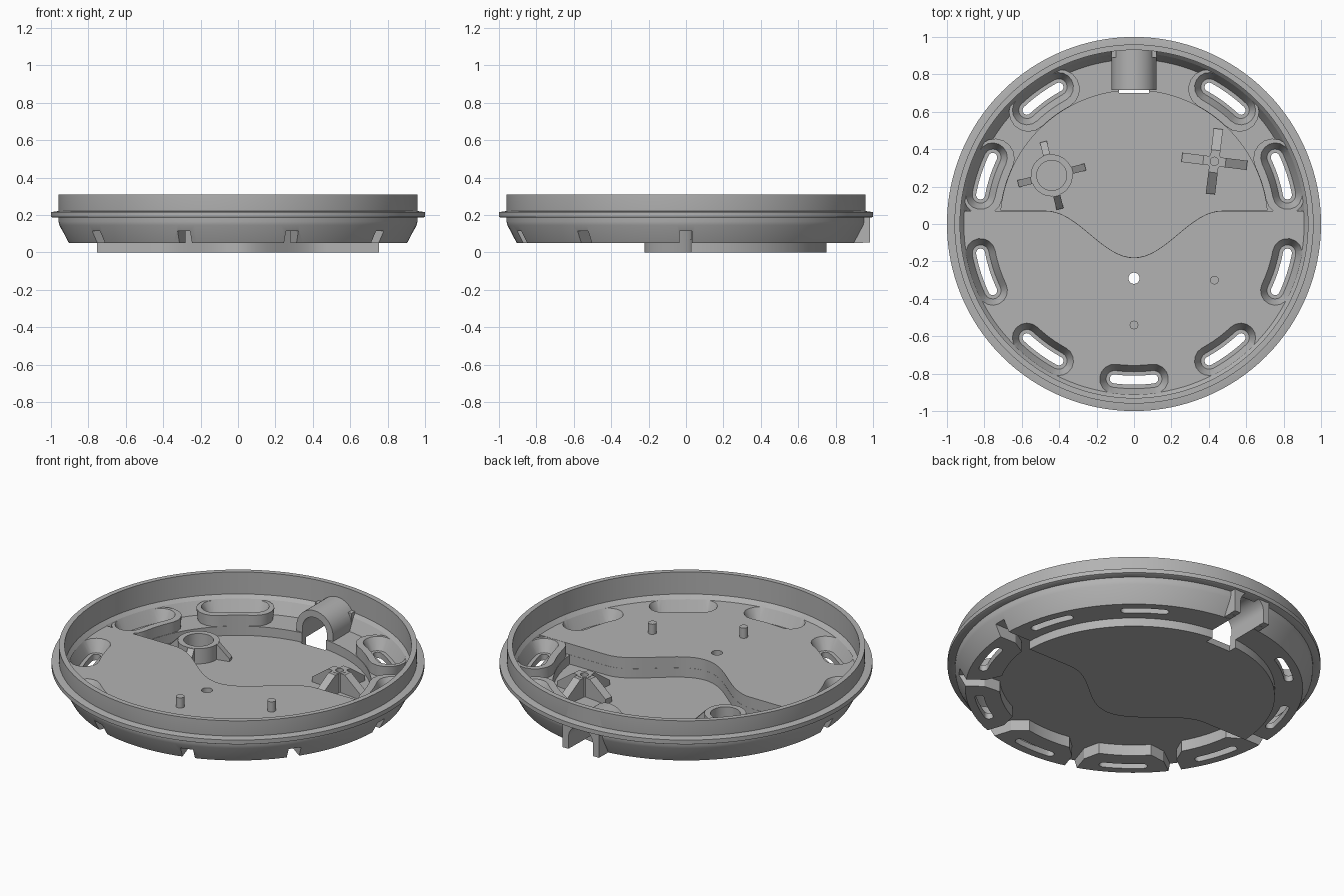
import bpy, bmesh
from math import sin, cos, pi, asin, radians
from mathutils import Matrix, Vector

old = bpy.data.objects.get("Cube")
if old:
    bpy.data.objects.remove(old, do_unlink=True)

grey = bpy.data.materials.new("plain grey")
grey.use_nodes = True
grey.diffuse_color = (0.45, 0.45, 0.45, 1)
grey.node_tree.nodes["Principled BSDF"].inputs["Base Color"].default_value = grey.diffuse_color


def make(name, bm):
    bmesh.ops.recalc_face_normals(bm, faces=bm.faces)
    me = bpy.data.meshes.new(name)
    bm.to_mesh(me)
    bm.free()
    ob = bpy.data.objects.new(name, me)
    me.materials.append(grey)
    bpy.context.collection.objects.link(ob)
    return ob


def loft(name, solids):
    """Each solid is a list of (outline, z) rings, joined and capped."""
    bm = bmesh.new()
    for rings in solids:
        loops = [[bm.verts.new((x, y, z)) for x, y in pts] for pts, z in rings]
        for lo, hi in zip(loops, loops[1:]):
            for i in range(len(lo)):
                bm.faces.new((lo[i - 1], lo[i], hi[i], hi[i - 1]))
        bm.faces.new(loops[0])
        bm.faces.new(loops[-1])
    return make(name, bm)


def prism(name, outlines, z0, z1):
    return loft(name, [[(o, z0), (o, z1)] for o in outlines])


def circle(r, n=128, cx=0, cy=0):
    return [(cx + r * cos(2 * pi * i / n), cy + r * sin(2 * pi * i / n)) for i in range(n)]


def disc_stack(name, profile, n=128, cx=0, cy=0):
    return loft(name, [[(circle(r, n, cx, cy), z) for r, z in profile]])


def boolean(target, tool, op):
    mod = target.modifiers.new(op, "BOOLEAN")
    mod.operation, mod.solver, mod.object = op, "EXACT", tool
    bpy.context.view_layer.objects.active = target
    bpy.ops.object.modifier_apply(modifier=mod.name)
    bpy.data.objects.remove(tool, do_unlink=True)


def smooth(ob):
    bpy.ops.object.select_all(action="DESELECT")
    ob.select_set(True)
    bpy.context.view_layer.objects.active = ob
    bpy.ops.object.shade_smooth_by_angle(angle=radians(28))


def half_region(r, shift, back=True):
    """Part of a disc behind or in front of the wavy dividing line."""
    a = asin((0.07 + shift) / r)
    start, end = (a, pi - a) if back else (pi - a, 2 * pi + a)
    arc = [(r * cos(start + (end - start) * i / 72), r * sin(start + (end - start) * i / 72))
           for i in range(73)]
    side = 1 if back else -1
    wave = []
    for i in range(33):
        t = -1 + i / 16
        wave.append((side * 0.47 * t, 0.07 + shift - 0.125 * (1 + cos(pi * t))))
    return arc + wave


def bent_slot(angle, radius, length, w):
    """Rounded slot that follows the rim; length is half the overall length."""
    a = (length - w) / radius
    pts = []
    for i in range(9):
        t = -a + 2 * a * i / 8
        pts.append(((radius + w) * cos(t), (radius + w) * sin(t)))
    for i in range(1, 8):
        u = pi * i / 8
        pts.append((radius * cos(a) + w * cos(a + u), radius * sin(a) + w * sin(a + u)))
    for i in range(9):
        t = a - 2 * a * i / 8
        pts.append(((radius - w) * cos(t), (radius - w) * sin(t)))
    for i in range(1, 8):
        u = pi + pi * i / 8
        pts.append((radius * cos(a) + w * cos(u - a), -radius * sin(a) + w * sin(u - a)))
    c, s = cos(angle), sin(angle)
    return [(x * c - y * s, x * s + y * c) for x, y in pts]


def notch(angle):
    """Radial gap between two feet, widening toward the middle."""
    pts = [(1.1, -0.035), (1.1, 0.035), (0.8, 0.035), (0.69, 0.1), (0.69, -0.1), (0.8, -0.035)]
    c, s = cos(angle), sin(angle)
    return [(x * c - y * s, min(x * s + y * c, 0.033)) for x, y in pts]


def arch(name, r, zc, bottom, y0, y1):
    pts = [(r, bottom)] + [(r * cos(pi * i / 24), zc + r * sin(pi * i / 24)) for i in range(25)]
    pts.append((-r, bottom))
    ob = prism(name, [pts], -y1, -y0)
    ob.data.transform(Matrix.Rotation(pi / 2, 4, "X"))
    return ob


feet = [radians(-90 + 36 * i) for i in range(-4, 5)]
back_feet = [a for a in feet if sin(a) > 0]

# Dish body: solid cup, hollowed from above and below
body = disc_stack("dish_body", [(0.905, 0.05), (0.955, 0.145), (0.96, 0.165), (0.96, 0.31)])
boolean(body, disc_stack("cut", [(0.91, 0.155), (0.93, 0.18), (0.93, 0.4)]), "DIFFERENCE")
boolean(body, prism("cut", [half_region(0.72, -0.04, False)], -0.1, 0.115), "DIFFERENCE")
boolean(body, prism("cut", [notch(radians(a)) for a in (0, -36, -72, -108, -144, 180)],
                    -0.1, 0.1151), "DIFFERENCE")

# Ledge and deep pocket behind the wavy step
boolean(body, loft("cut", [[(half_region(0.88, 0), 0.09), (half_region(0.915, 0), 0.16)]]),
        "DIFFERENCE")
boolean(body, prism("add", [half_region(0.755, -0.042)], 0, 0.07), "UNION")
boolean(body, prism("cut", [half_region(0.715, 0.001)], 0.035, 0.2), "DIFFERENCE")

# Collars around the rear wells, then wells and slots all round
boolean(body, loft("add", [[(bent_slot(a, 0.812, 0.2, 0.095), 0.07),
                            (bent_slot(a, 0.822, 0.21, 0.105), 0.154)] for a in back_feet]), "UNION")
boolean(body, loft("cut", [[(bent_slot(a, 0.835, 0.15, 0.045), 0.085),
                            (bent_slot(a, 0.835, 0.185, 0.08), 0.157)] for a in feet]), "DIFFERENCE")
boolean(body, prism("cut", [bent_slot(a, 0.835, 0.13, 0.024) for a in feet], 0, 0.12), "DIFFERENCE")

# Arched cable channel at the back
boolean(body, arch("add", 0.12, 0.12, 0.051, 0.717, 0.945), "UNION")
boolean(body, prism("add", [[(-0.12, 0.89), (0.12, 0.89), (0.12, 0.985), (-0.12, 0.985)]],
                    0.052, 0.19), "UNION")
boolean(body, arch("cut", 0.08, 0.12, -0.1, 0.7, 1.1), "DIFFERENCE")
boolean(body, disc_stack("cut", [(0.03, 0), (0.03, 0.3)], 32, 0, -0.29), "DIFFERENCE")
smooth(body)

# Flange round the outside
flange = disc_stack("rim_flange", [(0.99, 0.185), (1, 0.19), (1, 0.215), (0.965, 0.22)])
boolean(flange, disc_stack("cut", [(0.945, 0.1), (0.945, 0.3)]), "DIFFERENCE")
smooth(flange)

# Locating pins
for label, x, y in (("left", 0.43, -0.3), ("front", 0, -0.54)):
    smooth(disc_stack(label + "_pin", [(0.023, 0.15), (0.023, 0.215)], 24, x, y))


def finned_post(name, x, y, r, hole, top, reach, flat, low, width, turn, depth):
    """Hollow post braced by four sloping fins."""
    post = disc_stack(name, [(r, 0.03), (r, top)], 48)
    for i in range(4):
        pts = [(hole + 0.004, 0.03), (reach, 0.03), (reach, low), (flat, top - 0.002),
               (hole + 0.004, top - 0.002)]
        fin = prism("fin", [pts], -width / 2, width / 2)
        fin.data.transform(Matrix.Rotation(turn + i * pi / 2, 4, "Z") @ Matrix.Rotation(pi / 2, 4, "X"))
        boolean(post, fin, "UNION")
    boolean(post, disc_stack("cut", [(hole, depth), (hole, 0.4)], 48), "DIFFERENCE")
    post.data.transform(Matrix.Translation(Vector((x, y, 0))))
    smooth(post)


finned_post("ring_post", -0.44, 0.26, 0.112, 0.08, 0.125, 0.185, 0.114, 0.05, 0.038, radians(14), 0.04)
finned_post("cross_post", 0.43, 0.335, 0.04, 0.022, 0.15, 0.175, 0.06, 0.065, 0.05, radians(-7), 0.07)
